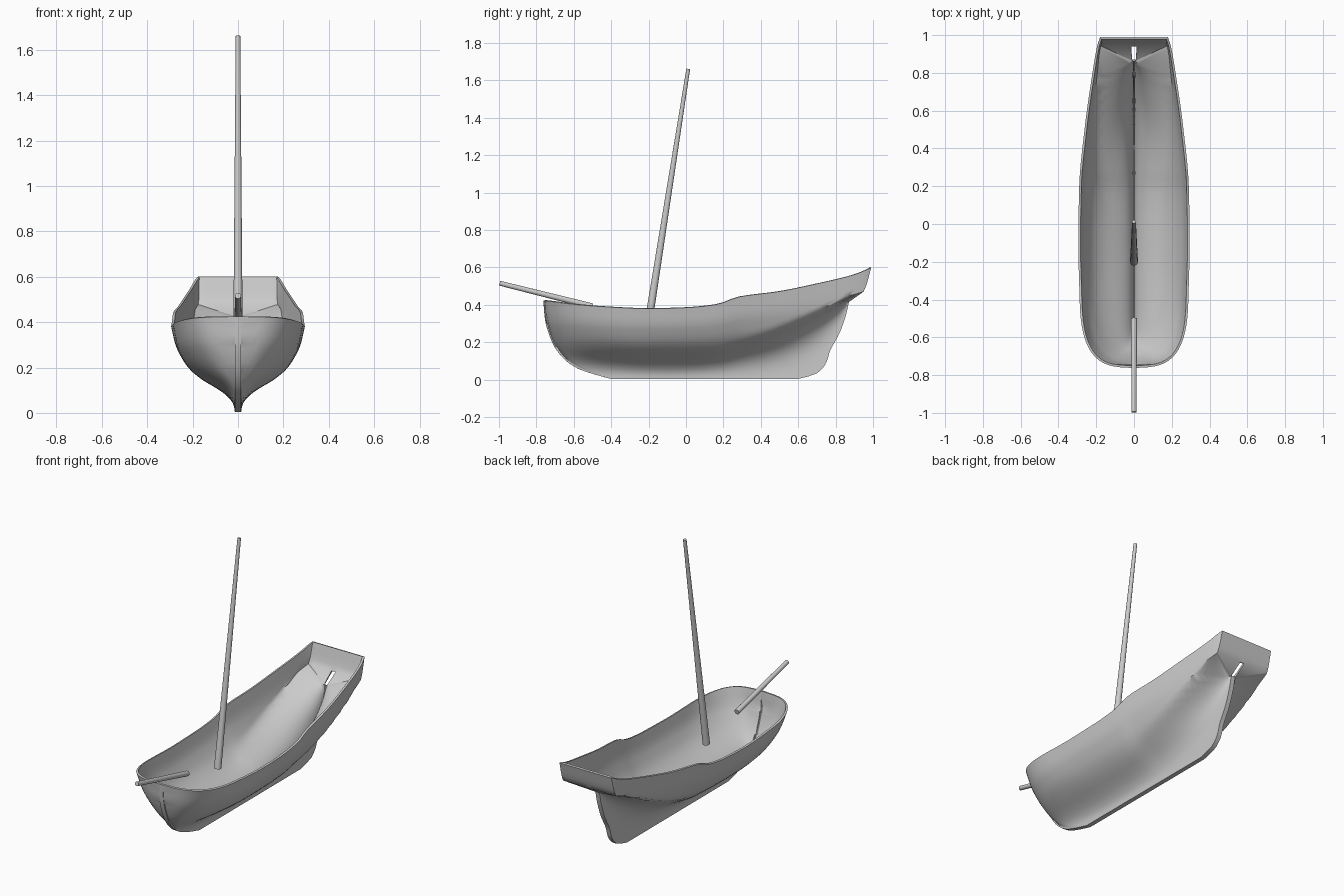
import bpy, bmesh, math
from mathutils import Vector

if "Cube" in bpy.data.objects:
    bpy.data.objects.remove(bpy.data.objects["Cube"])


def curve(pts, t):
    """Smooth monotone interpolation through (t, value) points."""
    t = min(max(t, pts[0][0]), pts[-1][0])
    n = len(pts) - 1
    i = next(k for k in range(n) if t <= pts[k + 1][0])

    def slope(k):
        return (pts[k + 1][1] - pts[k][1]) / (pts[k + 1][0] - pts[k][0])

    def tangent(k):
        if k in (0, n):
            return slope(min(k, n - 1))
        a, b = slope(k - 1), slope(k)
        return 0 if a * b <= 0 else 2 * a * b / (a + b)

    (t0, v0), (t1, v1) = pts[i], pts[i + 1]
    h = t1 - t0
    q = (t - t0) / h
    return ((1 + 2 * q) * (1 - q) ** 2 * v0 + q * (1 - q) ** 2 * h * tangent(i)
            + q * q * (3 - 2 * q) * v1 + q * q * (q - 1) * h * tangent(i + 1))


# Hull lines: sheer height and half breadth along y, stem and stern profiles by height
SHEER = [(-.77, .425), (-.6, .403), (-.4, .388), (-.2, .38), (0, .385), (.15, .4),
         (.21, .415), (.27, .44), (.5, .472), (.7, .513), (.9, .562), (.99, .598)]
BEAM = [(-.8, .28), (-.4, .288), (-.1, .295), (.2, .29), (.5, .262), (.8, .22),
        (.95, .193), (1, .175)]
STEM = [(.0, -.40), (.03, -.5), (.06, -.58), (.12, -.66), (.2, -.715), (.33, -.755), (.425, -.763)]
STERN = [(.0, .6), (.035, .70), (.1, .75), (.17, .77), (.27, .82), (.39, .86), (.446, .872),
         (.482, .95), (.595, .99)]
# Midship section, and how far forward the stern run begins at each level
SECTION = [(0, .014), (.08, .02), (.18, .046), (.26, .085), (.39, .165), (.52, .22),
           (.65, .252), (.78, .275), (1, .295)]
RUN = [(0, 1.0), (.3, .75), (.5, .5), (.7, .18), (.75, .09)]
KEEL = .014
LEVELS = [0, .03, .06, .1, .14, .18, .22, .27, .32, .37, .42, .47, .52, .57, .62, .67, .71, .75,
          .81, .86, .91, .96, 1]
COLS, TRANSOM = 64, 8


def waterline(s):
    ys, ye = curve(STEM, s * .425), curve(STERN, s * .595)
    power = 1.7 + 1.3 * s
    row = []
    for i in range(COLS + 1):
        y = ys + (ye - ys) * (1 - math.cos(math.pi * i / COLS)) / 2
        z = .004 + s * (curve(SHEER, y) - .004)
        d = min(1, max(0, y - ys - .02 * (1.15 - s)) / (.55 - .15 * s))
        bow = (1 - (1 - d) ** power) ** (1 / power)
        q = min(1, (ye - y) / curve(RUN, s))
        run = q * q * (3 - 2 * q) if s < .78 else 1
        full = curve(SECTION, s) * curve(BEAM, y) / .295
        x = KEEL + max(0, full - KEEL) * bow * run
        row.append(Vector((x if i else 0, y, z)))
    end = row[-1].copy()
    for k in range(1, TRANSOM + 1):
        row.append(Vector((end.x + (KEEL - end.x) * k / TRANSOM, end.y, end.z)))
    row.append(Vector((0, end.y, end.z)))
    return row


# Hull: half shell with a rudder slot left open in the counter, mirrored and thickened
rows = [waterline(s) for s in LEVELS]
rows.insert(0, [Vector((0, p.y, p.z)) for p in rows[0]])
slot_row = LEVELS.index(.75) + 1
bm = bmesh.new()
grid = [[bm.verts.new(p) for p in row] for row in rows]
for j in range(len(grid) - 1):
    for i in range(len(grid[0]) - 1):
        if j == slot_row and i == len(grid[0]) - 2:
            continue
        bm.faces.new((grid[j][i], grid[j][i + 1], grid[j + 1][i + 1], grid[j + 1][i]))
bmesh.ops.remove_doubles(bm, verts=bm.verts, dist=1e-5)
bmesh.ops.dissolve_degenerate(bm, edges=bm.edges, dist=1e-6)
mesh = bpy.data.meshes.new("hull")
bm.to_mesh(mesh)
bm.free()
hull = bpy.data.objects.new("hull", mesh)
bpy.context.collection.objects.link(hull)
hull.modifiers.new("mirror", 'MIRROR').merge_threshold = .0001
shell = hull.modifiers.new("thickness", 'SOLIDIFY')
shell.thickness = .012
shell.offset = -1


def smooth(obj):
    bpy.ops.object.select_all(action='DESELECT')
    obj.select_set(True)
    bpy.context.view_layer.objects.active = obj
    bpy.ops.object.convert(target='MESH')
    bpy.ops.object.shade_smooth_by_angle(angle=math.radians(40))


def spar(name, a, b, r1, r2):
    a, b = Vector(a), Vector(b)
    bpy.ops.mesh.primitive_cone_add(vertices=20, radius1=r1, radius2=r2, depth=(b - a).length,
                                    location=(a + b) / 2,
                                    rotation=(b - a).to_track_quat('Z', 'Y').to_euler())
    bpy.context.object.name = name
    smooth(bpy.context.object)


smooth(hull)
# Raked mast and bowsprit
spar("mast", (0, -.2, .31), (0, .012, 1.662), .021, .01)
spar("bowsprit", (0, -.996, .516), (0, -.5, .392), .013, .016)
